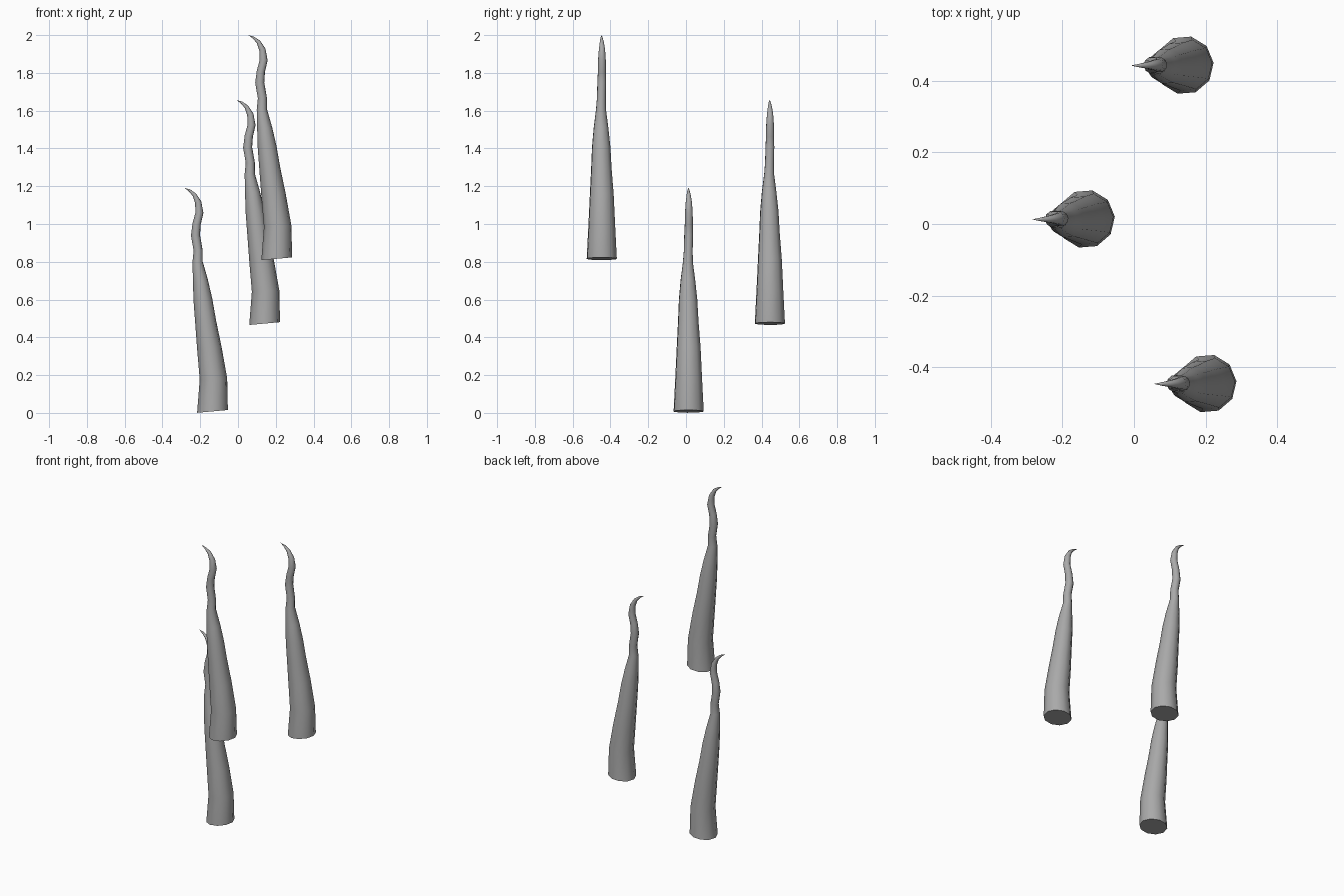
import bpy, bmesh, math
from mathutils import Vector

if "Cube" in bpy.data.objects:
    bpy.data.objects.remove(bpy.data.objects["Cube"])

grey = bpy.data.materials.new("stone grey")
grey.diffuse_color = (0.40, 0.40, 0.40, 1)
grey.use_nodes = True
grey.node_tree.nodes["Principled BSDF"].inputs["Base Color"].default_value = grey.diffuse_color

SIDES = 10
# Spine rings: x, y, z, radius
RINGS = [
    (0.000, 0.000, 0.008, 0.082), (0.005, 0.000, 0.180, 0.073),
    (-0.017, 0.000, 0.345, 0.065), (-0.036, -0.002, 0.480, 0.056),
    (-0.051, -0.003, 0.600, 0.050), (-0.064, -0.004, 0.700, 0.040),
    (-0.079, -0.004, 0.800, 0.027), (-0.076, -0.002, 0.860, 0.024),
    (-0.090, 0.000, 0.940, 0.024), (-0.084, 0.001, 1.000, 0.022),
    (-0.069, 0.001, 1.060, 0.021), (-0.076, 0.001, 1.115, 0.017),
    (-0.096, 0.000, 1.155, 0.011), (-0.122, -0.001, 1.178, 0.006),
]
TIP = (-0.150, -0.001, 1.192)


def tentacle(name, location):
    bm = bmesh.new()
    rows = []
    for i, (x, y, z, r) in enumerate(RINGS):
        # Each ring tilts to follow the spine; the base is only slightly tilted
        if i == 0:
            tilt = -0.09
        else:
            nxt = RINGS[i + 1] if i + 1 < len(RINGS) else TIP
            prev = RINGS[i - 1]
            tilt = math.atan2(nxt[0] - prev[0], nxt[2] - prev[2])
        row = []
        for k in range(SIDES):
            a = math.tau * k / SIDES + 0.08
            u, v = r * math.cos(a), r * math.sin(a)
            row.append(bm.verts.new((x + u * math.cos(tilt), y + v,
                                     z - u * math.sin(tilt))))
        rows.append(row)
    # Side walls
    for lo, hi in zip(rows, rows[1:]):
        for k in range(SIDES):
            j = (k + 1) % SIDES
            bm.faces.new((lo[k], lo[j], hi[j], hi[k]))
    # Pointed tip and flat base
    tip = bm.verts.new(TIP)
    for k in range(SIDES):
        bm.faces.new((rows[-1][k], rows[-1][(k + 1) % SIDES], tip))
    bm.faces.new(rows[0][::-1])
    bmesh.ops.recalc_face_normals(bm, faces=bm.faces[:])

    mesh = bpy.data.meshes.new(name)
    bm.to_mesh(mesh)
    bm.free()
    mesh.materials.append(grey)
    obj = bpy.data.objects.new(name, mesh)
    obj.location = Vector(location)
    bpy.context.collection.objects.link(obj)
    bpy.ops.object.select_all(action='DESELECT')
    obj.select_set(True)
    bpy.context.view_layer.objects.active = obj
    bpy.ops.object.shade_smooth_by_angle(angle=math.radians(50))


# Three copies at stepped heights
tentacle("lower_tentacle", (-0.135, 0.014, 0.0))
tentacle("middle_tentacle", (0.141, 0.444, 0.465))
tentacle("upper_tentacle", (0.205, -0.446, 0.808))
